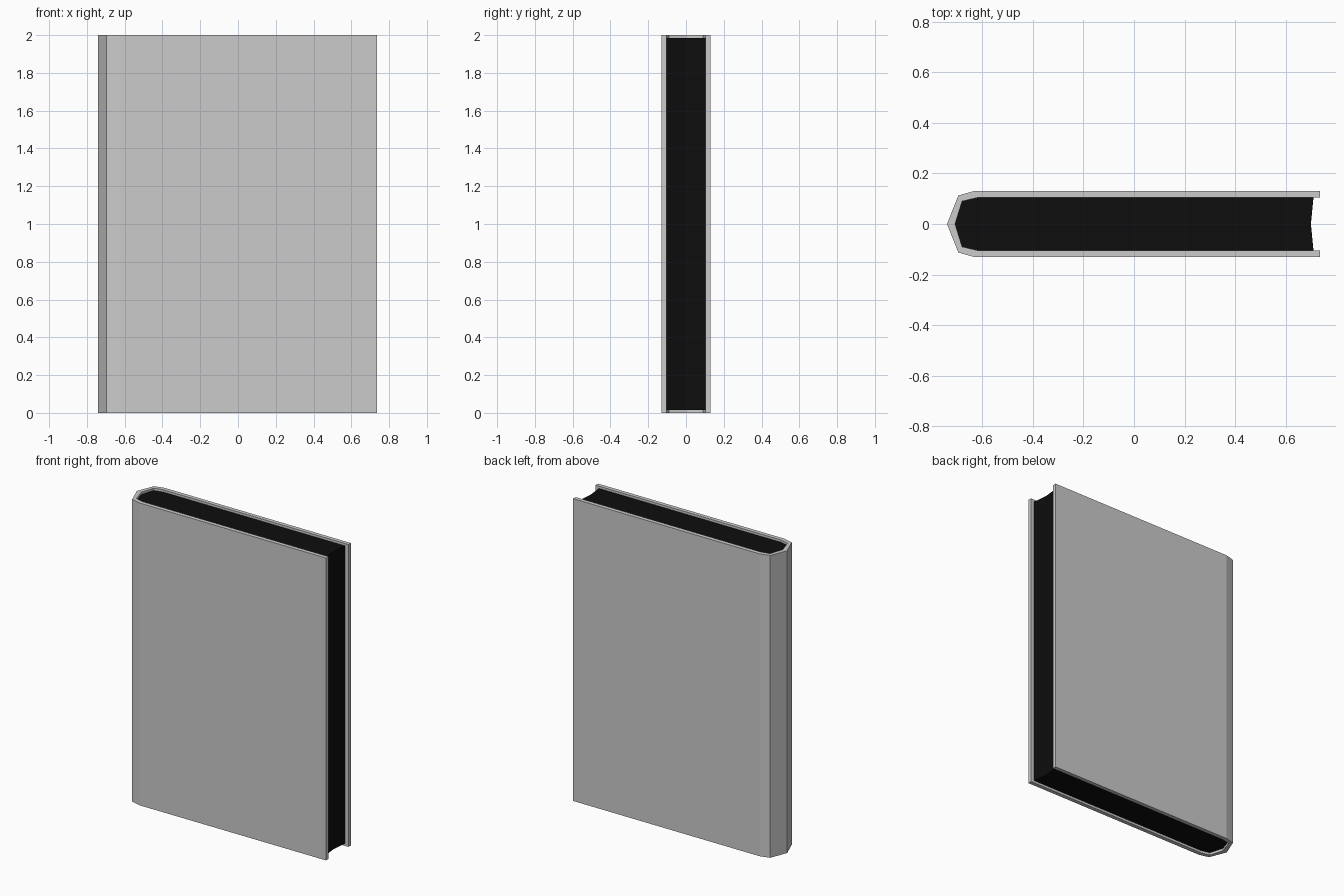
import bpy
import bmesh

if "Cube" in bpy.data.objects:
    bpy.data.objects.remove(bpy.data.objects["Cube"])


def material(name, color):
    m = bpy.data.materials.new(name)
    m.diffuse_color = color
    m.use_nodes = True
    m.node_tree.nodes["Principled BSDF"].inputs["Base Color"].default_value = m.diffuse_color
    return m


def mirrored(half):
    """Close a half profile (y < 0, ending on y = 0) with its mirror image."""
    return half + [(x, -y) for x, y in reversed(half) if y]


def extrude_strips(name, side_a, side_b, z0, z1, mat=None):
    """Solid between two matching profile lines, extruded upwards."""
    bm = bmesh.new()
    a = [bm.verts.new((x, y, z0)) for x, y in side_a]
    b = [bm.verts.new((x, y, z0)) for x, y in side_b]
    for i in range(len(a) - 1):
        bm.faces.new((a[i], a[i + 1], b[i + 1], b[i]))
    ext = bmesh.ops.extrude_face_region(bm, geom=bm.faces[:], use_keep_orig=True)
    verts = [v for v in ext["geom"] if isinstance(v, bmesh.types.BMVert)]
    bmesh.ops.translate(bm, vec=(0, 0, z1 - z0), verts=verts)
    bmesh.ops.recalc_face_normals(bm, faces=bm.faces[:])
    mesh = bpy.data.meshes.new(name)
    bm.to_mesh(mesh)
    bm.free()
    obj = bpy.data.objects.new(name, mesh)
    bpy.context.collection.objects.link(obj)
    if mat:
        mesh.materials.append(mat)
    return obj


# Cover: two boards joined by a faceted spine
outer = mirrored([(0.735, -0.13), (-0.63, -0.131), (-0.695, -0.113), (-0.74, 0)])
inner = mirrored([(0.735, -0.104), (-0.62, -0.104), (-0.68, -0.09), (-0.708, 0)])
extrude_strips("cover", outer, inner, 0, 2)

# Page block: hugs the cover inside, hollowed fore edge
dark = material("page_black", (0.004, 0.004, 0.004, 1))
lower = [(-0.708, 0), (-0.68, -0.09), (-0.62, -0.104), (0.71, -0.104), (0.70, 0)]
upper = [(x, -y) for x, y in lower]
bm = bmesh.new()
ring = lower + upper[-2:0:-1]
base = bm.faces.new([bm.verts.new((x, y, 0.015)) for x, y in ring])
ext = bmesh.ops.extrude_face_region(bm, geom=[base], use_keep_orig=True)
bmesh.ops.translate(bm, vec=(0, 0, 1.97),
                    verts=[v for v in ext["geom"] if isinstance(v, bmesh.types.BMVert)])
bmesh.ops.recalc_face_normals(bm, faces=bm.faces[:])
pages_mesh = bpy.data.meshes.new("pages")
bm.to_mesh(pages_mesh)
bm.free()
pages_mesh.materials.append(dark)
bpy.context.collection.objects.link(bpy.data.objects.new("pages", pages_mesh))
